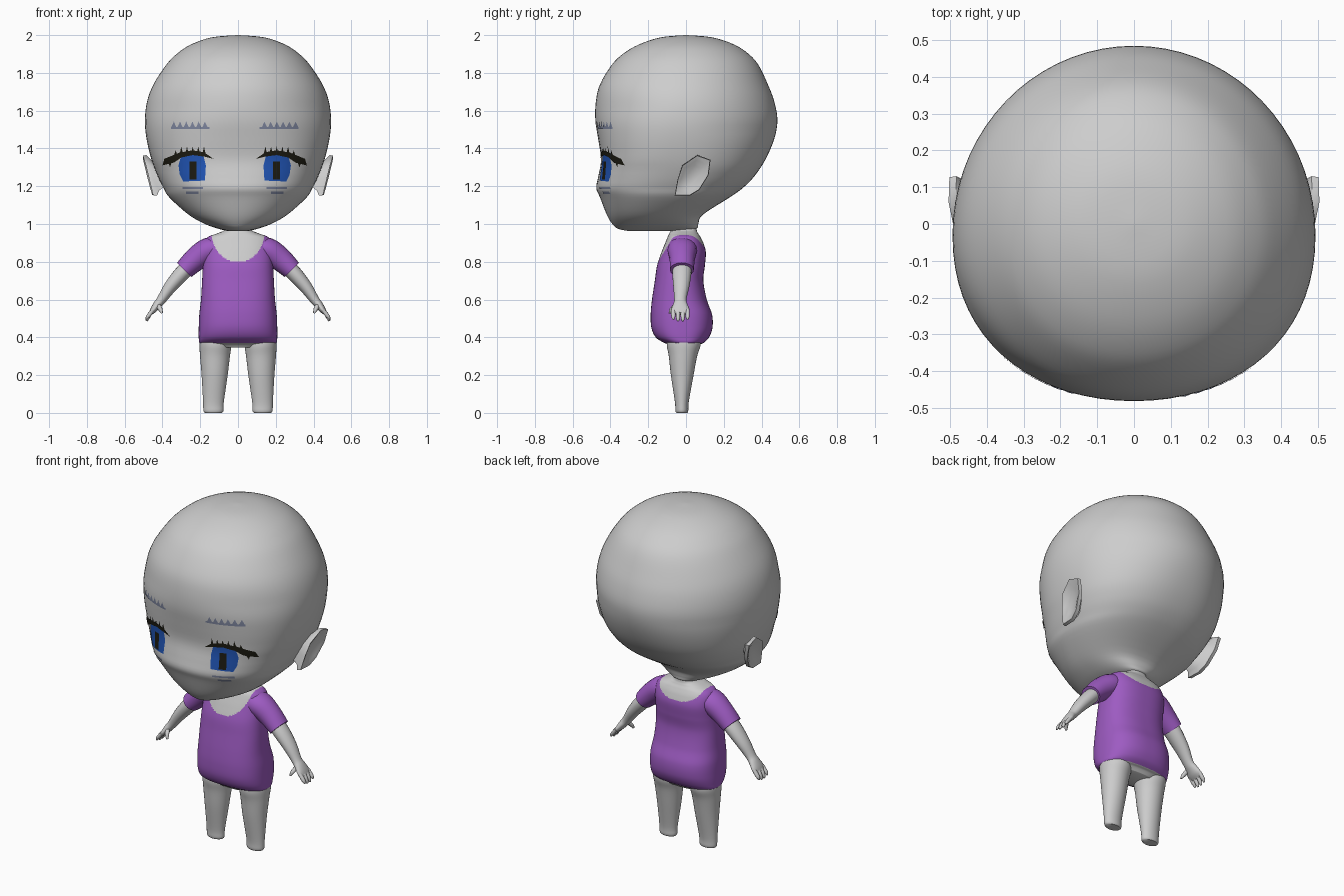
import bpy, bmesh, math
from mathutils import Vector
from mathutils.bvhtree import BVHTree

cube = bpy.data.objects.get("Cube")
if cube:
    bpy.data.objects.remove(cube, do_unlink=True)


def make_material(name, red, green, blue):
    mat = bpy.data.materials.new(name)
    mat.use_nodes = True
    color = (red, green, blue, 1)
    mat.diffuse_color = color
    mat.node_tree.nodes["Principled BSDF"].inputs["Base Color"].default_value = color
    return mat


skin = make_material("grey skin", .61, .61, .61)
purple = make_material("purple shirt", .34, .105, .54)
blue = make_material("blue iris", .015, .09, .46)
black = make_material("dark lash", .012, .011, .006)
slate = make_material("slate brow", .22, .25, .36)


def finish(name, bm, materials, rule=None, angle=50):
    """Turn a bmesh into a smooth object, colouring faces by an optional rule."""
    mesh = bpy.data.meshes.new(name)
    for face in bm.faces:
        face.smooth = True
        if rule:
            face.material_index = rule(face.calc_center_median())
    bm.to_mesh(mesh)
    bm.free()
    mesh.set_sharp_from_angle(angle=math.radians(angle))
    for mat in materials:
        mesh.materials.append(mat)
    obj = bpy.data.objects.new(name, mesh)
    bpy.context.collection.objects.link(obj)
    return obj


def refine(rows, steps):
    """Catmull-Rom interpolation through rows of numbers."""
    out = []
    for i in range(len(rows) - 1):
        a, b, c, d = (rows[max(0, min(len(rows) - 1, i + k))] for k in (-1, 0, 1, 2))
        for s in range(steps):
            t = s / steps
            out.append([q + t / 2 * (r - p + t * (2 * p - 5 * q + 4 * r - w
                        + t * (3 * (q - r) + w - p)))
                        for p, q, r, w in zip(a, b, c, d)])
    return out + [list(rows[-1])]


def loft(rings):
    """Skin closed rings of points and cap both ends."""
    bm = bmesh.new()
    loops = [[bm.verts.new(p) for p in ring] for ring in rings]
    count = len(loops[0])
    for low, high in zip(loops, loops[1:]):
        for i in range(count):
            j = (i + 1) % count
            bm.faces.new((low[i], low[j], high[j], high[i]))
    bm.faces.new(loops[0])
    bm.faces.new(loops[-1])
    bmesh.ops.recalc_face_normals(bm, faces=bm.faces)
    return bm


def oval(z, width, front, back, middle, n_front, n_back, count):
    """Horizontal ring, with its own roundness in front and behind."""
    ring = []
    for i in range(count):
        a = math.tau * i / count
        c, s = math.cos(a), math.sin(a)
        n = n_back if s > 0 else n_front
        depth = back - middle if s > 0 else middle - front
        ring.append((math.copysign(abs(c) ** (2 / n), c) * width,
                     middle + math.copysign(abs(s) ** (2 / n), s) * depth, z))
    return ring


def tube(rows, side, steps=4, count=20):
    """Limb along x, y, z with an in-plane radius and a depth radius."""
    rows = refine(rows, steps)
    rings = []
    for i, (x, y, z, r, depth) in enumerate(rows):
        p, q = rows[max(i - 1, 0)], rows[min(i + 1, len(rows) - 1)]
        t = Vector((q[0] - p[0], 0, q[2] - p[2])).normalized()
        ring = []
        for k in range(count):
            a = math.tau * k / count
            c, s = math.cos(a) * r, math.sin(a) * depth
            ring.append((side * (x - t.z * c), y + s, z + t.x * c))
        rings.append(ring)
    return loft(rings)


# Head: height, half width, front, back
head_rows = [
    (.962, .05, -.30, -.02), (.975, .105, -.36, .055), (1.0, .175, -.39, .065),
    (1.05, .262, -.42, .09), (1.14, .363, -.455, .23), (1.19, .394, -.475, .30),
    (1.25, .424, -.465, .36), (1.34, .458, -.45, .42), (1.45, .484, -.465, .467),
    (1.55, .493, -.48, .484), (1.65, .481, -.477, .467), (1.74, .447, -.455, .433),
    (1.84, .382, -.395, .385), (1.90, .325, -.335, .332), (1.95, .25, -.25, .255),
    (1.988, .14, -.135, .14), (2.0, .005, -.005, .005)]
rings = []
for z, w, f, b in refine(head_rows, 4):
    face_round = 2.05 + .42 * max(0, 1 - abs(z - 1.33) * 3.5)
    nape_round = 2 + .35 * max(0, min(1, (1.5 - z) * 3))
    middle = min((f + b) / 2, -.03 * max(0, min(1, (2 - z) * 4)))
    rings.append(oval(z, w, f, b, middle, face_round, nape_round, 72))
head_bm = loft(rings)
surface = BVHTree.FromBMesh(head_bm)
finish("head", head_bm, [skin], angle=80)


# Torso, neck and shirt: height, half width, front, back
torso_rows = [
    (.345, .12, -.08, .06), (.362, .18, -.095, .075), (.372, .204, -.118, .095),
    (.40, .208, -.16, .122), (.45, .208, -.183, .14), (.52, .205, -.187, .138),
    (.60, .196, -.18, .11), (.70, .19, -.165, .092), (.78, .186, -.153, .10),
    (.85, .183, -.13, .105), (.90, .178, -.11, .092), (.932, .158, -.097, .076),
    (.952, .105, -.088, .063), (.975, .066, -.08, .056), (1.04, .06, -.08, .056)]


def shirt_rule(p):
    depth = .145 if p.y < -.02 else .075
    neckline = .945 - depth * math.sqrt(max(0, 1 - (p.x / .138) ** 2))
    return 1 if .37 < p.z < neckline else 0


torso = [oval(z, w, f, b, (f + b) / 2, 2.5, 2.5, 200)
         for z, w, f, b in refine(torso_rows, 10)]
finish("torso_and_shirt", loft(torso), [skin, purple], shirt_rule, 80)


# Ear: thin shell with a sunken inside, rooted in the head
ear_outline = [(-.06, 1.15), (-.045, 1.235), (-.02, 1.31), (.06, 1.365),
               (.13, 1.34), (.12, 1.26), (.07, 1.18), (.02, 1.15)]


def ear(name, side):
    bm = bmesh.new()

    def ring(scale, push, shift):
        pts = []
        for y, z in ear_outline:
            y2, z2 = .03 + (y - .03) * scale + shift, 1.255 + (z - 1.255) * scale
            x = .452 + (z2 - 1.15) * .23 + y2 * .05 + push
            pts.append(bm.verts.new((side * x, y2, z2)))
        return pts

    loops = [ring(.4, -.09, -.04), ring(.75, -.038, -.01), ring(1, -.02, 0),
             ring(.97, 0, 0), ring(.75, -.006, 0), ring(.5, -.018, 0)]
    for a, b in zip(loops, loops[1:]):
        for i in range(len(a)):
            j = (i + 1) % len(a)
            bm.faces.new((a[i], a[j], b[j], b[i]))
    bm.faces.new(loops[0])
    bm.faces.new(loops[-1])
    bmesh.ops.recalc_face_normals(bm, faces=bm.faces)
    finish(name, bm, [skin], angle=60)


# Painted plates that follow the face
def plate(name, outlines, mat, center, side, lift):
    bm = bmesh.new()
    for outline in outlines:
        bm.faces.new([bm.verts.new((side * (center + u), 0, z)) for u, z in outline])
    bmesh.ops.triangulate(bm, faces=bm.faces)
    for axis, low in ((0, -.45), (2, 1.14)):
        for k in range(46):
            spot, normal = Vector(), Vector()
            spot[axis], normal[axis] = low + k * .02, 1
            bmesh.ops.bisect_plane(bm, geom=bm.verts[:] + bm.edges[:] + bm.faces[:],
                                   plane_co=spot, plane_no=normal)
    for v in bm.verts:
        hit = surface.ray_cast(Vector((v.co.x, -1, v.co.z)), Vector((0, 1, 0)))[0]
        v.co.y = hit.y - lift
    bm.normal_update()
    bmesh.ops.reverse_faces(bm, faces=[f for f in bm.faces if f.normal.y > 0])
    finish(name, bm, [mat])


def box(u0, u1, z0, z1):
    return [(u0, z0), (u1, z0), (u1, z1), (u0, z1)]


def spike(u, z, width, height):
    return [(u - width, z), (u + width, z), (u, z + height)]


iris = [(-.065, 1.23), (.05, 1.225), (.068, 1.26), (.075, 1.31), (.06, 1.365),
        (0, 1.38), (-.055, 1.37), (-.07, 1.31)]
lash = [(-.11, 1.345), (-.06, 1.38), (0, 1.39), (.07, 1.378), (.15, 1.345),
        (.16, 1.31), (.10, 1.325), (.06, 1.352), (0, 1.365), (-.06, 1.357)]
lashes = [lash] + [spike(-.06 + .03 * k, 1.375, .008, .035) for k in range(5)]
lashes += [spike(.12, 1.335, .012, -.035), spike(.09, 1.36, .01, .03)]
brow = [box(-.09, .115, 1.503, 1.514)]
brow += [spike(-.065 + .033 * k, 1.512, .014, .03) for k in range(6)]
lower = [box(-.055, .055, 1.185, 1.196), box(-.03, .035, 1.16, 1.172)]

# Limbs: x, y, z, in-plane radius, depth radius
sleeve = [(.08, -.02, .87, .055, .07), (.155, -.02, .862, .066, .078),
          (.225, -.02, .813, .063, .067), (.285, -.022, .757, .053, .063)]
arm = [(.24, -.02, .795, .04, .05), (.30, -.022, .735, .041, .05),
       (.36, -.025, .665, .034, .042), (.405, -.03, .60, .025, .032),
       (.427, -.03, .573, .022, .039), (.448, -.03, .545, .017, .049),
       (.464, -.03, .525, .009, .042)]
leg = [(.12, -.012, .43, .08, .08), (.12, -.012, .365, .085, .09),
       (.122, -.016, .30, .079, .075), (.124, -.02, .2, .069, .06),
       (.13, -.022, .06, .055, .037), (.13, -.022, .012, .053, .034),
       (.13, -.022, 0, .045, .029)]
thumb = [(.425, -.05, .575, .012, .015), (.412, -.074, .55, .012, .013),
         (.402, -.086, .528, .005, .006)]

for label, side, center in (("left", 1, .205), ("right", -1, .24)):
    ear(label + "_ear", side)
    finish(label + "_sleeve", tube(sleeve, side), [purple])
    finish(label + "_arm", tube(arm, side), [skin])
    finish(label + "_leg", tube(leg, side, 5, 32), [skin])
    finish(label + "_thumb", tube(thumb, side, 3, 10), [skin])
    for k in range(4):
        y = -.067 + .025 * k
        drop = .008 if k in (0, 3) else 0
        finger = [(.45, y, .545, .01, .012), (.469, y, .52, .011, .012),
                  (.48, y, .498 + drop, .009, .01), (.484, y, .486 + drop, .004, .005)]
        finish(f"{label}_finger_{k + 1}", tube(finger, side, 3, 10), [skin])
    plate(label + "_iris", [iris], blue, center, side, .003)
    plate(label + "_pupil", [box(-.02, .018, 1.235, 1.33)], black, center, side, .005)
    plate(label + "_lashes", lashes, black, center, side, .006)
    plate(label + "_brow", brow, slate, center, side, .003)
    plate(label + "_lower_lid_marks", lower, slate, center, side, .003)
